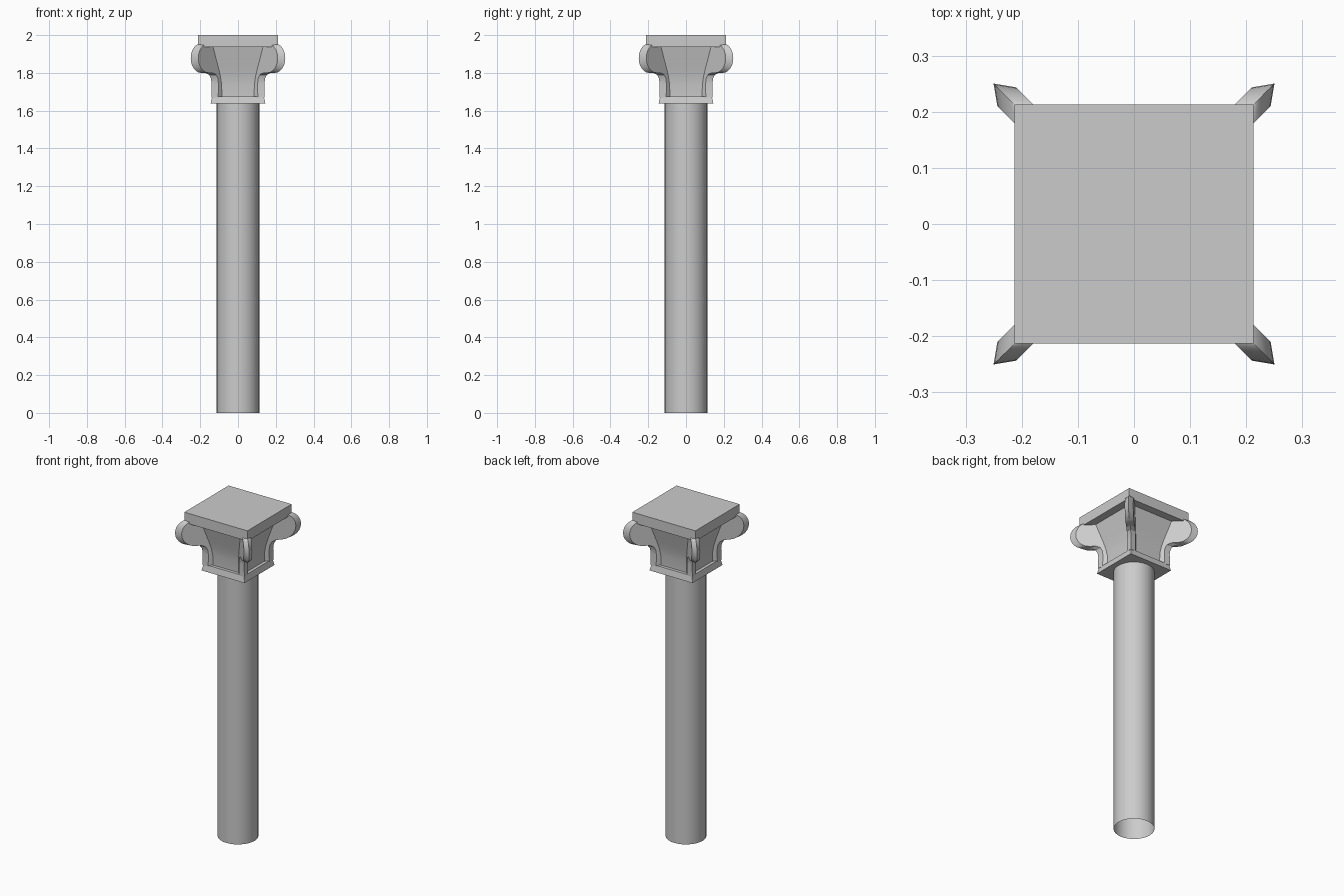
import bpy, bmesh
from math import sin, cos, pi, radians

if "Cube" in bpy.data.objects:
    bpy.data.objects.remove(bpy.data.objects["Cube"])


def finish(name, bm, smooth=True):
    bmesh.ops.recalc_face_normals(bm, faces=bm.faces[:])
    me = bpy.data.meshes.new(name)
    bm.to_mesh(me)
    bm.free()
    ob = bpy.data.objects.new(name, me)
    bpy.context.collection.objects.link(ob)
    bpy.ops.object.select_all(action='DESELECT')
    ob.select_set(True)
    bpy.context.view_layer.objects.active = ob
    if smooth:
        bpy.ops.object.shade_smooth_by_angle(angle=radians(30))
    return ob


def square_loft(name, rings):
    """Stack of squares given as (half width, height), capped at both ends."""
    bm = bmesh.new()
    loops = [[bm.verts.new((sx * h, sy * h, z))
              for sx, sy in ((-1, -1), (1, -1), (1, 1), (-1, 1))] for h, z in rings]
    for a, b in zip(loops, loops[1:]):
        for i in range(4):
            j = (i + 1) % 4
            bm.faces.new((a[i], a[j], b[j], b[i]))
    bm.faces.new(loops[0])
    bm.faces.new(loops[-1])
    return finish(name, bm)


# Shaft: open-ended tube
bm = bmesh.new()
bmesh.ops.create_cone(bm, cap_ends=False, segments=32, radius1=0.113, radius2=0.113, depth=1.64)
bmesh.ops.translate(bm, verts=bm.verts[:], vec=(0, 0, 0.82))
finish("shaft", bm)

# Capital: neck plate, flared bell and abacus
square_loft("neck_plate", [(0.145, 1.637), (0.137, 1.675)])
square_loft("bell", [(0.118, 1.67), (0.12, 1.74), (0.126, 1.78), (0.135, 1.82),
                     (0.148, 1.87), (0.166, 1.94)])
square_loft("abacus", [(0.213, 1.937), (0.213, 2.0)])

# Corner scroll profile: (distance along diagonal, height, outward push of the ridge)
profile = [(0.10, 1.67, 0), (0.172, 1.67, 0.028), (0.170, 1.74, 0.028),
           (0.174, 1.77, 0.028), (0.186, 1.79, 0.03), (0.21, 1.80, 0.033)]
for k in range(13):
    a = -pi / 2 + pi * k / 12
    profile.append((0.243 + 0.078 * cos(a), 1.878 + 0.078 * sin(a), 0.033))
profile.append((0.15, 1.956, 0))


def corner_scroll(name, angle):
    bm = bmesh.new()
    c, s = cos(angle), sin(angle)

    def loop(w, push):
        return [bm.verts.new(((d + p * push) * c - w * s, (d + p * push) * s + w * c, z))
                for d, z, p in profile]

    left, ridge, right = loop(-0.0235, 0), loop(0, 1), loop(0.0235, 0)
    n = len(profile)
    for a, b in ((left, ridge), (ridge, right)):
        for i in range(n):
            j = (i + 1) % n
            bm.faces.new((a[i], a[j], b[j], b[i]))
    bm.faces.new(left)
    bm.faces.new(right)
    finish(name, bm)


for i, side in enumerate(("back_right", "back_left", "front_left", "front_right")):
    corner_scroll("corner_scroll_" + side, pi / 4 + i * pi / 2)
